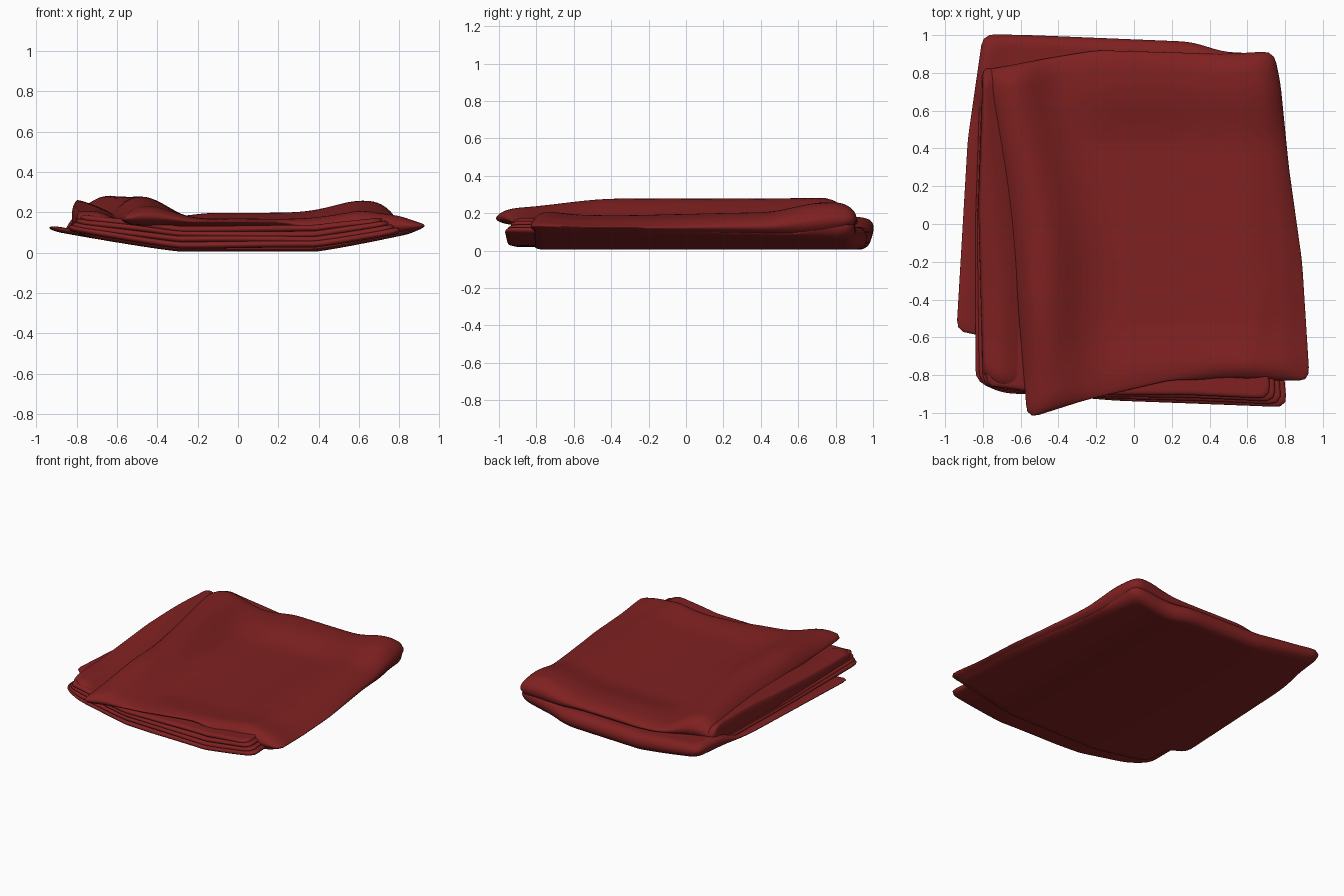
import bpy, bmesh, math
from mathutils import Vector

if "Cube" in bpy.data.objects:
    bpy.data.objects.remove(bpy.data.objects["Cube"], do_unlink=True)

red = bpy.data.materials.new("dark red cloth")
red.use_nodes = True
red.diffuse_color = (0.215, 0.015, 0.015, 1)
red.node_tree.nodes["Principled BSDF"].inputs["Base Color"].default_value = red.diffuse_color


def step(a, b, x):
    t = min(1, max(0, (x - a) / (b - a)))
    return t * t * (3 - 2 * t)


def bell(x, centre, width):
    return math.exp(-((x - centre) / width) ** 2)


# The whole stack curls up at both sides
def under(x, y):
    right, left = max(0, x - 0.38), max(0, -0.28 - x)
    return 0.005 + 0.21 * right ** 1.15 + 0.17 * left ** 1.15


def rounded(points, radius, count):
    """Closed outline with rounded corners, evenly resampled."""
    pts = [Vector(p) for p in points]
    path = []
    for i, p in enumerate(pts):
        a, b = pts[i - 1] - p, pts[(i + 1) % len(pts)] - p
        p0 = p + a.normalized() * min(radius, a.length * 0.45)
        p1 = p + b.normalized() * min(radius, b.length * 0.45)
        for k in range(7):
            t = k / 6
            path.append(p0 * (1 - t) ** 2 + p * 2 * t * (1 - t) + p1 * t * t)
    path.append(path[0])
    lengths = [(path[i + 1] - path[i]).length for i in range(len(path) - 1)]
    gap = sum(lengths) / count
    result, walked, target = [], 0, 0
    for i, length in enumerate(lengths):
        while target < walked + length and len(result) < count:
            result.append(path[i].lerp(path[i + 1], (target - walked) / length))
            target += gap
        walked += length
    return result


def fold(name, points, low, high, edge=0.04, radius=0.06, count=180, rings=34):
    """Soft pad between two height functions, rolled round at its rim."""
    outline = rounded(points, radius, count)
    centre = sum(outline, Vector((0, 0))) / count
    bm = bmesh.new()

    def height(p, s, side):
        lo, hi = low(p.x, p.y), high(p.x, p.y)
        t = max(0, 1 - (1 - s) * 0.85 / edge)
        bulge = math.sqrt(max(0, 1 - t * t))
        return (lo + hi) / 2 + side * max(0.002, hi - lo) / 2 * bulge

    def ring(s, side):
        return [bm.verts.new((p.x, p.y, height(p, s, side)))
                for p in (centre.lerp(q, s) for q in outline)]

    rim = ring(1, 0)
    for side in (1, -1):
        previous = rim
        for k in range(1, rings):
            current = ring(1 - (k / rings) ** 2.2, side)
            for i in range(count):
                j = (i + 1) % count
                bm.faces.new((previous[i], previous[j], current[j], current[i]))
            previous = current
        hub = bm.verts.new((centre.x, centre.y, height(centre, 0, side)))
        for i in range(count):
            bm.faces.new((previous[i], previous[(i + 1) % count], hub))
    bmesh.ops.recalc_face_normals(bm, faces=bm.faces)
    mesh = bpy.data.meshes.new(name)
    bm.to_mesh(mesh)
    bm.free()
    mesh.materials.append(red)
    obj = bpy.data.objects.new(name, mesh)
    bpy.context.collection.objects.link(obj)
    bpy.ops.object.select_all(action="DESELECT")
    obj.select_set(True)
    bpy.context.view_layer.objects.active = obj
    bpy.ops.object.shade_smooth_by_angle(angle=math.radians(60))


# Bottom sheet: thin flap on one side, thick closed roll along the back
def bottom_top(x, y):
    roll = step(0.55, 0.8, y) * (0.075 + 0.02 * step(-0.8, -0.3, x))
    return under(x, y) + 0.028 + roll


fold("bottom_sheet",
     [(-0.8, 1.005), (-0.55, 1), (0.3, 0.965), (0.48, 0.91), (0.74, 0.9), (0.79, 0.3),
      (0.87, -0.3), (0.89, -0.81), (-0.78, -0.8), (-0.79, -0.59), (-0.94, -0.57), (-0.88, 0.45)],
     under, bottom_top, edge=0.06)

# Thin inner layers, open at the front and on one side
for n in range(4):
    right = 0.81 - 0.03 * n

    def base(x, y, n=n):
        squeeze = 1 - 0.25 * step(0.4, 0.85, abs(x))
        return under(x, y) + (0.018 + 0.026 * n + 0.003 * math.sin(5 * x + 2 * n)) * squeeze

    fold("inner_layer_%d" % (n + 1),
         [(-0.81 + 0.01 * n, 0.9 - 0.03 * n), (0.65, 0.82 - 0.02 * n),
          (right, -0.97 + 0.015 * n), (0.3, -0.95 + 0.015 * n), (-0.1, -0.935 + 0.01 * n),
          (-0.4, -0.91), (-0.7, -0.895 + 0.01 * n), (-0.84 + 0.02 * n, -0.83 - 0.01 * n),
          (-0.84 + 0.01 * n, 0)],
         base, lambda x, y, b=base: b(x, y) + 0.034, edge=0.025)


# Long side roll tucked beneath the top sheet
def roll_top(x, y):
    inner = step(-0.72, -0.5, x + 0.12 * step(-0.4, 0.8, y))
    return 0.205 + 0.06 * step(-0.7, 0.6, y) - 0.07 * inner


fold("side_roll",
     [(-0.8, 0.83), (-0.825, 0.1), (-0.8, -0.8), (-0.72, -0.86), (-0.42, -0.87), (-0.6, 0.8)],
     lambda x, y: 0.11, roll_top, edge=0.09, radius=0.04)


# Top sheet: raised side ridges and back rim around a shallow basin
def sheet_top(x, y):
    ridge = -0.48 - 0.17 * step(-0.2, 0.9, y) + 0.03 * step(-0.3, -1, y)
    side = 0.13 * bell(x, ridge, 0.19) * (0.6 + 0.4 * step(-1, -0.35, y))
    far = bell(x, 0.62, 0.2) * (0.035 + 0.025 * step(-0.8, 0.75, y))
    back = 0.05 * step(0.4, 0.75, y) * (1 - 0.9 * step(-0.1, -0.5, x))
    near = 0.022 * step(-0.5, -0.8, y) * step(-0.4, 0, x)
    crease = 0.006 * bell(x - 0.15 * y, 0.72, 0.05) * step(-0.2, -0.6, y)
    droop = 0.015 * step(0.78, 0.92, x)
    return 0.148 + side + far + back + near + crease - droop


def sheet_low(x, y):
    wrap = step(0.2, 0.55, x) * (1 - 0.6 * step(0.6, 0.9, y))
    flat = 0.115 + 0.02 * step(-0.6, -0.9, y)
    return (1 - wrap) * flat + wrap * (under(x, y) + 0.001)


fold("top_sheet",
     [(-0.82, 0.81), (-0.5, 0.87), (-0.2, 0.92), (0.48, 0.9), (0.74, 0.915), (0.775, 0.75),
      (0.82, 0.3), (0.89, -0.2), (0.93, -0.83), (0.2, -0.825), (-0.25, -0.93), (-0.565, -1.03),
      (-0.63, -0.25), (-0.72, 0.3)],
     sheet_low, sheet_top, edge=0.11, radius=0.06)
